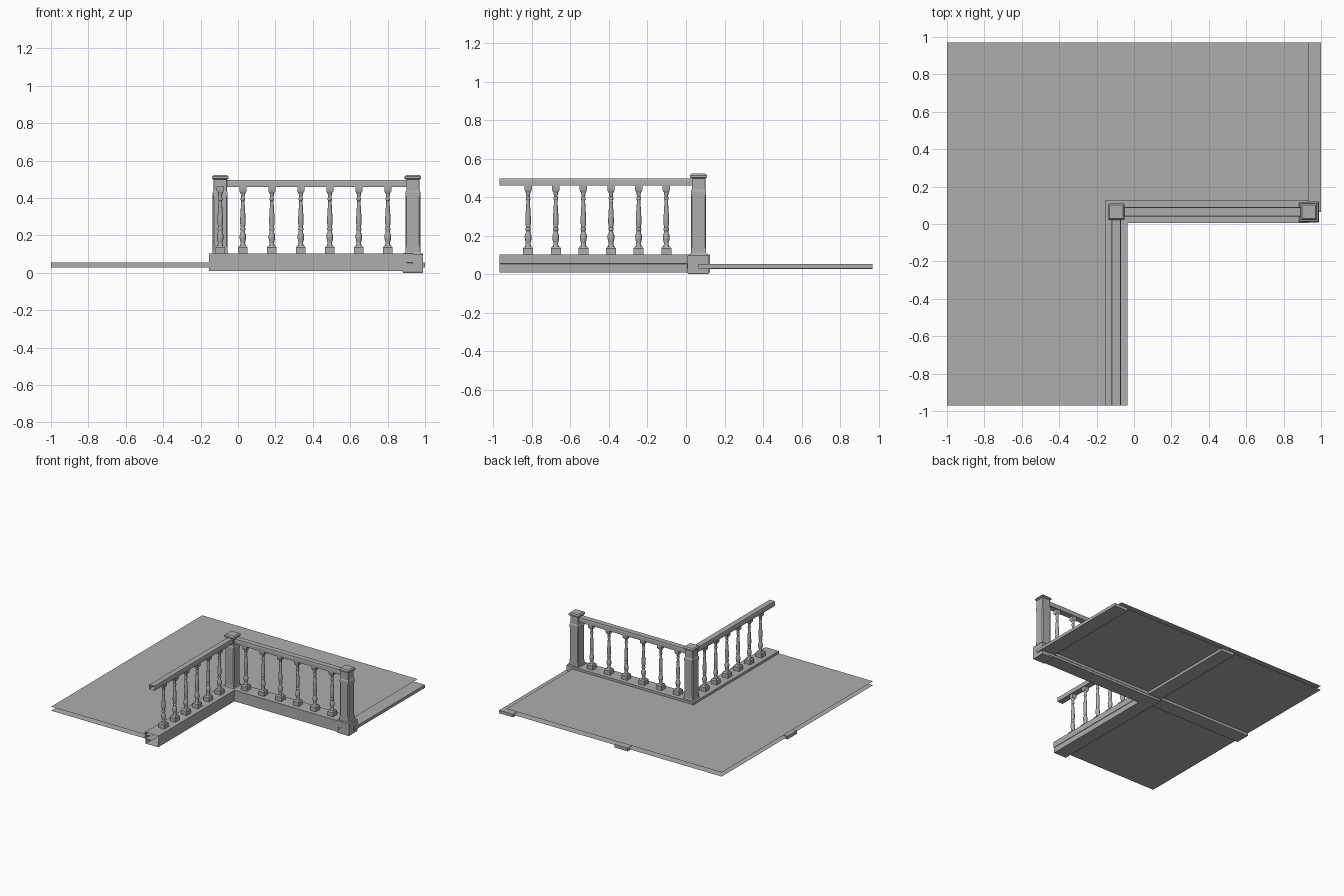
import bpy, bmesh, math

if "Cube" in bpy.data.objects:
    bpy.data.objects.remove(bpy.data.objects["Cube"])

CX, CY = -0.095, 0.065      # corner post centre
END_X = 0.935               # end post centre

stone = bpy.data.materials.new("dark_grey")
stone.diffuse_color = (0.42, 0.42, 0.42, 1)
stone.use_nodes = True
stone.node_tree.nodes["Principled BSDF"].inputs["Base Color"].default_value = stone.diffuse_color


def finish(name, bm, smooth=False):
    bmesh.ops.recalc_face_normals(bm, faces=bm.faces)
    me = bpy.data.meshes.new(name)
    bm.to_mesh(me)
    bm.free()
    me.materials.append(stone)
    ob = bpy.data.objects.new(name, me)
    bpy.context.collection.objects.link(ob)
    if smooth:
        bpy.ops.object.select_all(action='DESELECT')
        ob.select_set(True)
        bpy.context.view_layer.objects.active = ob
        bpy.ops.object.shade_smooth_by_angle(angle=math.radians(35))
    return ob


def skin(bm, rings, caps=True):
    rows = [[bm.verts.new(p) for p in r] for r in rings]
    n = len(rows[0])
    for a, b in zip(rows, rows[1:]):
        for i in range(n):
            j = (i + 1) % n
            bm.faces.new((a[i], a[j], b[j], b[i]))
    if caps:
        bm.faces.new(rows[0][::-1])
        bm.faces.new(rows[-1])


def chamfer_ring(x, y, z, h, c):
    k = h - c
    pts = [(h, -k), (h, k), (k, h), (-k, h), (-h, k), (-h, -k), (-k, -h), (k, -h)]
    return [(x + a, y + b, z) for a, b in pts]


def square_ring(x, y, z, h):
    return [(x + a * h, y + b * h, z) for a, b in ((-1, -1), (1, -1), (1, 1), (-1, 1))]


def box(name, x0, x1, y0, y1, z0, z1):
    bm = bmesh.new()
    skin(bm, [[(x0, y0, z), (x1, y0, z), (x1, y1, z), (x0, y1, z)] for z in (z0, z1)])
    return finish(name, bm)


def run(name, profile, axis, start, end):
    # open-ended extrusion of an (offset, z) profile along a railing run
    bm = bmesh.new()
    if axis == 'x':
        rings = [[(t, CY + o, z) for o, z in profile] for t in (start, end)]
    else:
        rings = [[(CX + o, t, z) for o, z in profile] for t in (start, end)]
    skin(bm, rings, caps=False)
    return finish(name, bm)


def mirrored(half):
    return half + [(-o, z) for o, z in reversed(half)]


# floor: separate upper and lower sheets in an L shape
def sheet(name, z, right):
    bm = bmesh.new()
    outline = [(-1, -0.97), (CX, -0.97), (CX, CY), (right, CY), (right, 0.97), (-1, 0.97)]
    bm.faces.new([bm.verts.new((x, y, z)) for x, y in outline])
    return finish(name, bm)


sheet("floor_top", 0.083, END_X)
sheet("floor_underside", 0.050, END_X)

# flat beams carrying the floor
box("cross_beam", -1, 0.9, 0.005, 0.125, 0.029, 0.055)
box("back_beam", -0.155, -0.035, CY, 0.97, 0.0285, 0.0545)
box("side_beam", 0.875, 1.0, CY, 0.97, 0.0295, 0.054)

# railing plinths and handrails
plinth = mirrored([(0.057, 0.01), (0.057, 0.053), (0.06, 0.055), (0.06, 0.102)])
rail = mirrored([(0.025, 0.46), (0.025, 0.485), (0.022, 0.497)])
run("front_plinth", plinth, 'x', -0.155, END_X)
run("side_plinth", plinth, 'y', -0.97, 0.125)
run("front_handrail", rail, 'x', CX, END_X)
run("side_handrail", rail, 'y', -0.97, CY)

# posts with stop-chamfered shafts and caps: (z, half width, chamfer)
POST = [(0.10, 0.044, 0.001), (0.112, 0.04, 0.001), (0.13, 0.04, 0.001),
        (0.145, 0.04, 0.007), (0.40, 0.04, 0.007), (0.415, 0.04, 0.001),
        (0.43, 0.04, 0.001), (0.44, 0.035, 0.001), (0.498, 0.035, 0.001),
        (0.503, 0.044, 0.001), (0.514, 0.044, 0.001), (0.523, 0.036, 0.001)]


def post(name, x):
    bm = bmesh.new()
    skin(bm, [chamfer_ring(x, CY, z, h, c) for z, h, c in POST])
    return finish(name, bm)


post("corner_post", CX)
post("end_post", END_X)
bm = bmesh.new()
skin(bm, [square_ring(END_X, 0.064, z, h) for z, h in
          ((0.0, 0.052), (0.006, 0.055), (0.098, 0.055), (0.106, 0.049))])
finish("end_post_base", bm)

# turned balusters: (z, radius)
TURNED = [(0.142, 0.017), (0.155, 0.012), (0.165, 0.013), (0.182, 0.017), (0.20, 0.018),
          (0.215, 0.012), (0.225, 0.011), (0.23, 0.014), (0.238, 0.014), (0.243, 0.011),
          (0.265, 0.0145), (0.29, 0.0145), (0.34, 0.0115), (0.385, 0.0085), (0.39, 0.012),
          (0.398, 0.012), (0.403, 0.009), (0.42, 0.011), (0.432, 0.015)]


def baluster(name, x, y):
    bm = bmesh.new()
    skin(bm, [square_ring(x, y, z, h) for z, h in ((0.10, 0.026), (0.135, 0.026), (0.145, 0.018))])
    skin(bm, [[(x + r * math.cos(a * math.tau / 12), y + r * math.sin(a * math.tau / 12), z)
               for a in range(12)] for z, r in TURNED])
    skin(bm, [square_ring(x, y, z, h) for z, h in ((0.428, 0.014), (0.437, 0.019), (0.462, 0.019))])
    return finish(name, bm, smooth=True)


for i in range(6):
    baluster(f"front_baluster_{i + 1}", 0.026 + 0.155 * i, CY)
    baluster(f"side_baluster_{i + 1}", CX, -0.82 + 0.1435 * i)
